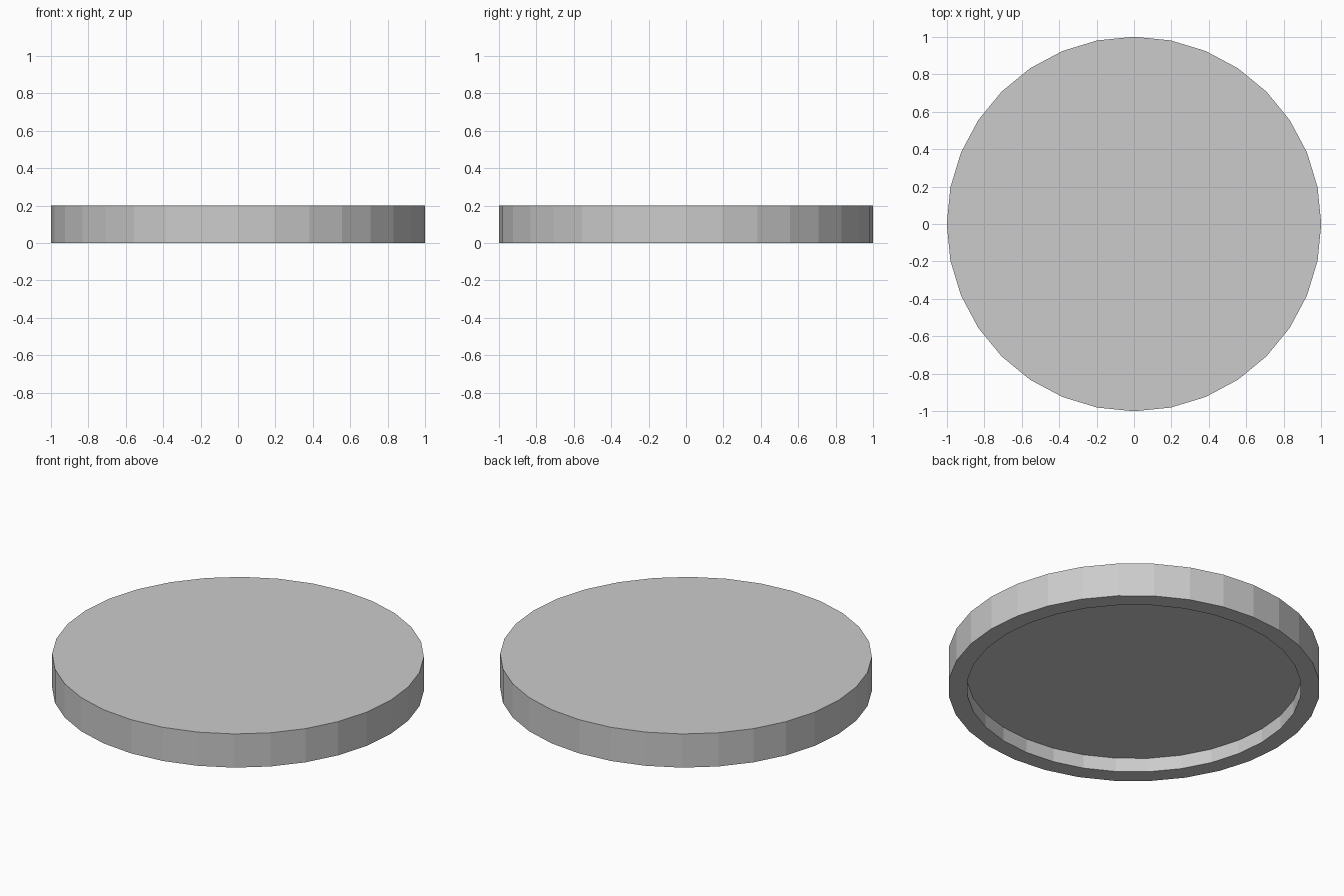
import bpy, bmesh
from math import cos, sin, pi

if "Cube" in bpy.data.objects:
    bpy.data.objects.remove(bpy.data.objects["Cube"])

SIDES = 32
# Profile (radius, height): top edge, outer foot, inner foot, recess edge
PROFILE = [(1.0, 0.2), (1.0, 0.0), (0.9, 0.0), (0.9, 0.083)]

bm = bmesh.new()
rings = [[bm.verts.new((r * cos(2 * pi * i / SIDES), r * sin(2 * pi * i / SIDES), z))
          for i in range(SIDES)] for r, z in PROFILE]

# Outer wall, underside rim and recess wall
for a, b in zip(rings, rings[1:]):
    for i in range(SIDES):
        j = (i + 1) % SIDES
        bm.faces.new((a[i], b[i], b[j], a[j]))

# Top plate and recess ceiling
bm.faces.new(rings[0])
bm.faces.new(rings[-1][::-1])
bmesh.ops.recalc_face_normals(bm, faces=bm.faces)

mesh = bpy.data.meshes.new("round_lid")
bm.to_mesh(mesh)
bm.free()
lid = bpy.data.objects.new("round_lid", mesh)
bpy.context.collection.objects.link(lid)
